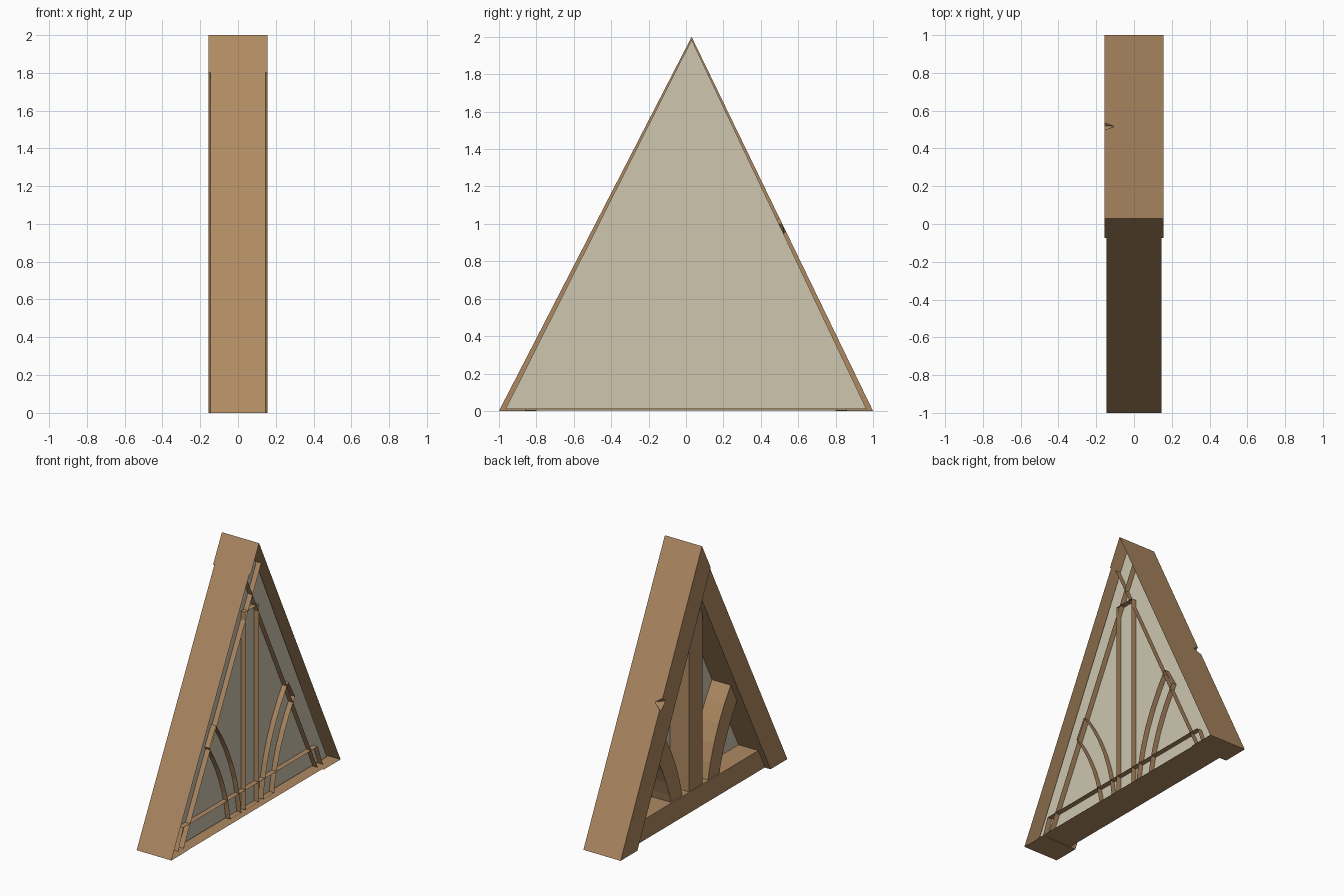
import bpy, bmesh
from mathutils import Vector

if "Cube" in bpy.data.objects:
    bpy.data.objects.remove(bpy.data.objects["Cube"])


def material(name, rgb):
    m = bpy.data.materials.new(name)
    m.diffuse_color = (*rgb, 1)
    m.use_nodes = True
    m.node_tree.nodes["Principled BSDF"].inputs["Base Color"].default_value = m.diffuse_color
    return m


WOOD = material("tan wood", (0.43, 0.255, 0.122))
GLASS = material("cream pane", (0.61, 0.565, 0.43))

APEX = 0.03       # y of the top point
BOARD = 0.2       # horizontal width of the sloping boards
INNER_X = 0.105   # where the hidden inner walls stop
PANE_X = 0.065


def add_object(name, bm, mat):
    me = bpy.data.meshes.new(name)
    bm.to_mesh(me)
    bm.free()
    me.materials.append(mat)
    ob = bpy.data.objects.new(name, me)
    bpy.context.collection.objects.link(ob)
    return ob


def shell(name, pts, x0, skirt=(), x2=0.15, cutter=None):
    """Prism of a (y, z) outline, open on its +x side; skirt sides run on to x2."""
    bm = bmesh.new()
    a = [bm.verts.new((x0, y, z)) for y, z in pts]
    b = [bm.verts.new((INNER_X, y, z)) for y, z in pts]
    n = len(pts)
    bm.faces.new(a)
    bm.faces.new(b[::-1])
    for i in range(n):
        j = (i + 1) % n
        bm.faces.new((a[j], a[i], b[i], b[j]))
    bmesh.ops.recalc_face_normals(bm, faces=bm.faces)
    ob = add_object(name, bm, WOOD)
    if cutter:
        mod = ob.modifiers.new("dent", 'BOOLEAN')
        mod.operation = 'DIFFERENCE'
        mod.solver = 'EXACT'
        mod.object = cutter
        bpy.context.view_layer.objects.active = ob
        bpy.ops.object.modifier_apply(modifier=mod.name)
    # open the back and lengthen the chosen walls
    bm = bmesh.new()
    bm.from_mesh(ob.data)
    back = [f for f in bm.faces if all(v.co.x > INNER_X - 1e-4 for v in f.verts)]
    bmesh.ops.delete(bm, geom=back, context='FACES_ONLY')
    cy = sum(p[0] for p in pts) / n
    cz = sum(p[1] for p in pts) / n
    for i in skirt:
        (y1, z1), (y2, z2) = pts[i], pts[(i + 1) % n]
        f = bm.faces.new([bm.verts.new(c) for c in (
            (INNER_X, y1, z1), (INNER_X, y2, z2), (x2, y2, z2), (x2, y1, z1))])
        f.normal_update()
        if f.normal.dot(Vector((0, (y1 + y2) / 2 - cy, (z1 + z2) / 2 - cz))) < 0:
            f.normal_flip()
    bm.to_mesh(ob.data)
    bm.free()
    return ob


# dent cutter for the rear board
bm = bmesh.new()
bmesh.ops.create_uvsphere(bm, u_segments=4, v_segments=2, radius=0.055)
for v in bm.verts:
    v.co += Vector((-0.155, 0.52, 1.0))
dent = add_object("dent_cutter", bm, WOOD)
dent.hide_render = True


# sloping boards: outer foot, apex, end cut on the opposite slope, inner foot
def board(side):
    run = 1 - side * APEX          # horizontal run of this slope
    other = 1 + side * APEX
    t = BOARD / (run + other)      # share of height taken by the end cut
    return [(side, 0), (APEX, 2),
            (APEX - side * other * t, 2 - 2 * t), (side * (1 - BOARD), 0)]


shell("front_board", board(-1), -0.145, (0, 1, 3), 0.145)
shell("rear_board", board(1), -0.155, (0, 1, 3), 0.155, dent)
bpy.data.objects.remove(dent)

# sill between the feet
shell("sill", [(-0.86, 0.003), (0.86, 0.003), (0.80, 0.16), (-0.80, 0.16)],
      -0.10, (0,), 0.145)

# centre post
shell("centre_post", [(-0.06, 0.01), (0.10, 0.01), (0.10, 1.5), (-0.06, 1.5)], -0.095)


# curved braces springing from the sill to each sloping board
def bezier(p, q, r, steps=6):
    out = []
    for i in range(steps + 1):
        t = i / steps
        out.append(tuple((1 - t) ** 2 * a + 2 * t * (1 - t) * b + t * t * c
                         for a, b, c in zip(p, q, r)))
    return out


upper = bezier((0.13, 0.01), (0.17, 0.42), (0.43, 0.78))
lower = bezier((0.26, 0.01), (0.30, 0.33), (0.51, 0.64))
for side, label in ((-1, "front"), (1, "rear")):
    shell(label + "_brace",
          [(0.02 + side * y, z) for y, z in upper + lower[::-1]], -0.09)

# pane
bm = bmesh.new()
bm.faces.new([bm.verts.new((PANE_X, y, z))
              for y, z in ((-0.965, 0.01), (0.965, 0.01), (APEX, 1.985))])
add_object("pane", bm, GLASS)
